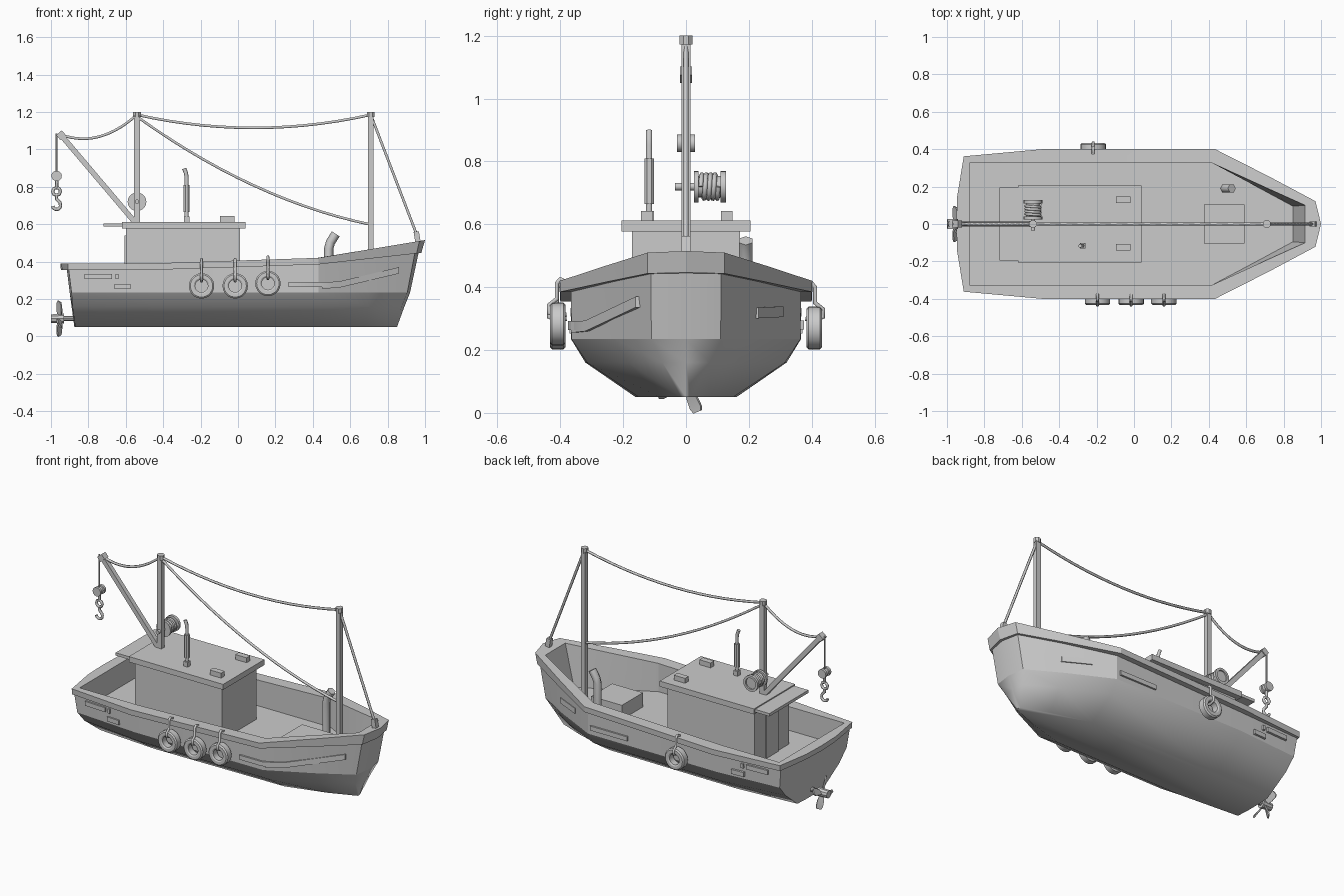
import bpy, bmesh, math
from mathutils import Vector, Matrix

if "Cube" in bpy.data.objects:
    bpy.data.objects.remove(bpy.data.objects["Cube"])

def finish(name, bm, angle=30):
    bmesh.ops.recalc_face_normals(bm, faces=bm.faces)
    me = bpy.data.meshes.new(name)
    bm.to_mesh(me); bm.free()
    ob = bpy.data.objects.new(name, me)
    bpy.context.collection.objects.link(ob)
    bpy.ops.object.select_all(action='DESELECT')
    ob.select_set(True)
    bpy.context.view_layer.objects.active = ob
    bpy.ops.object.shade_smooth_by_angle(angle=math.radians(angle))
    return ob

def loft(name, loops, cap_start=True, cap_end=True, closed=False, angle=30):
    bm = bmesh.new()
    rings = [[bm.verts.new(p) for p in loop] for loop in loops]
    pairs = list(zip(rings, rings[1:])) + ([(rings[-1], rings[0])] if closed else [])
    for a, b in pairs:
        n = len(a)
        for i in range(n):
            j = (i + 1) % n
            bm.faces.new((a[i], a[j], b[j], b[i]))
    if cap_start and not closed: bm.faces.new(rings[0])
    if cap_end and not closed: bm.faces.new(rings[-1])
    return finish(name, bm, angle)

def box(name, x0, x1, y0, y1, z0, z1):
    return loft(name, [[(x0, y0, z), (x1, y0, z), (x1, y1, z), (x0, y1, z)] for z in (z0, z1)])

def rod(name, a, b, r, n=8, r2=None):
    a, b = Vector(a), Vector(b)
    d = b - a
    bm = bmesh.new()
    m = Matrix.Translation((a + b) / 2) @ d.to_track_quat('Z', 'Y').to_matrix().to_4x4() @ Matrix.Rotation(math.pi / n, 4, 'Z')
    bmesh.ops.create_cone(bm, cap_ends=True, segments=n, radius1=r, radius2=r if r2 is None else r2, depth=d.length, matrix=m)
    return finish(name, bm)

def lathe_y(name, profile, c, n=24, closed=False):
    # profile of (radius, y offset) turned about an axis along y
    loops = [[(c[0] + r * math.cos(2 * math.pi * i / n), c[1] + h, c[2] + r * math.sin(2 * math.pi * i / n))
              for i in range(n)] for r, h in profile]
    return loft(name, loops, closed=closed)

def tube(name, pts, r, res=1):
    cu = bpy.data.curves.new(name, 'CURVE')
    cu.dimensions = '3D'
    cu.bevel_depth, cu.bevel_resolution, cu.use_fill_caps = r, res, True
    sp = cu.splines.new('POLY')
    sp.points.add(len(pts) - 1)
    for p, q in zip(sp.points, pts): p.co = (*q, 1)
    ob = bpy.data.objects.new(name, cu)
    bpy.context.collection.objects.link(ob)
    bpy.ops.object.select_all(action='DESELECT')
    ob.select_set(True)
    bpy.context.view_layer.objects.active = ob
    bpy.ops.object.convert(target='MESH')
    return ob

def rope(name, a, b, sag, n=14):
    a, b = Vector(a), Vector(b)
    pts = []
    for i in range(n + 1):
        t = i / n
        pts.append(a.lerp(b, t) - Vector((0, 0, 4 * sag * t * (1 - t))))
    return tube(name, pts, 0.008)

def interp(table, x):
    for (x0, v0), (x1, v1) in zip(table, table[1:]):
        if x <= x1:
            return v0 + (v1 - v0) * max(0, (x - x0) / (x1 - x0))
    return table[-1][1]

def sheer(x): return interp([(-1, .39), (.02, .39), (.43, .42), (.97, .51), (1, .515)], x)
def under(x): return sheer(x) - .035 - max(0, x - .43) * .055
def hull_y(x): return interp([(-.9, .345), (-.47, .366), (.43, .366), (.94, .11)], x)

def ring(half, z):
    full = half + [(x, -y) for x, y in reversed(half[1:-1])]
    return [(x, y, z(x) if callable(z) else z) for x, y in full]

# Hull outlines, stern centre to bow centre
keel = [(-.875, 0), (-.875, .06), (-.87, .13), (-.47, .16), (.43, .15), (.68, .08), (.845, .015), (.85, 0)]
bilge = [(-.89, 0), (-.89, .13), (-.885, .27), (-.47, .32), (.43, .315), (.70, .185), (.875, .075), (.89, 0)]
chine = [(-.90, 0), (-.90, .15), (-.89, .335), (-.47, .366), (.43, .364), (.70, .228), (.905, .11), (.92, 0)]
top = [(-.915, 0), (-.915, .15), (-.905, .345), (-.47, .366), (.43, .366), (.72, .232), (.945, .112), (.965, 0)]
lip = [(-.947, 0), (-.94, .15), (-.91, .36), (-.47, .40), (.43, .40), (.72, .25), (.955, .122), (.98, 0)]
edge = [(-.95, 0), (-.945, .15), (-.91, .362), (-.47, .402), (.43, .402), (.72, .255), (.97, .122), (1, 0)]
inner = [(-.88, 0), (-.88, .15), (-.88, .325), (-.47, .325), (.42, .325), (.70, .197), (.915, .10), (.915, 0)]
deck = [(-.88, 0), (-.88, .15), (-.88, .325), (-.47, .325), (.42, .325), (.67, .192), (.85, .095), (.85, 0)]
loft("lower_hull", [ring(keel, .05), ring(bilge, .16), ring(chine, .235)], cap_end=False, angle=60)
loft("upper_hull", [ring(chine, .235), ring(top, under)], cap_start=False, cap_end=False, angle=20)
loft("bulwark_and_deck", [ring(top, under), ring(lip, under), ring(edge, sheer), ring(inner, sheer), ring(deck, .24)],
     cap_start=False, angle=20)

# Raised strips on the hull sides
def strake(name, side, pts, h):
    loops = []
    for x, z in pts:
        y = hull_y(x)
        loops.append([(x, side * (y + dy), z + dz) for dy, dz in ((-.01, -h), (.01, -h), (.01, h), (-.01, h))])
    loft(name, loops)

for side, tag in ((-1, "front"), (1, "back")):
    strake("stern_strip_" + tag, side, [(-.82, .32), (-.675, .32)], .014)
    strake("stern_tab_" + tag, side, [(-.655, .32), (-.64, .32)], .014)
    strake("low_strip_" + tag, side, [(-.66, .267), (-.575, .267)], .014)
strake("mid_strip_front", -1, [(.27, .278), (.43, .278), (.52, .278)], .014)
strake("mid_strip_back", 1, [(.15, .28), (.41, .28)], .014)
strake("bow_strip_front", -1, [(.45, .272), (.54, .277), (.68, .31), (.86, .353)], .017)
strake("bow_strip_back", 1, [(.56, .322), (.72, .318)], .017)

# Cabin, roof and roof boxes
box("cabin", -.60, .01, -.172, .172, .24, .585)
box("cabin_door", -.607, -.595, -.06, .06, .24, .54)
box("cabin_roof", -.62, .04, -.206, .206, .577, .612)
box("rear_canopy", -.72, -.61, -.195, .195, .587, .605)
for y in (-.125, .13):
    box("roof_box", -.097, -.018, y - .018, y + .018, .61, .643)

# Exhaust stack
box("exhaust_base", -.29, -.26, -.132, -.102, .61, .642)
rod("exhaust_muffler", (-.275, -.117, .665), (-.275, -.117, .81), .017, 8)
tube("exhaust_pipe", [(-.275, -.117, .63), (-.275, -.117, .85), (-.278, -.117, .873), (-.288, -.117, .898)], .011)

# Deck hatch and ventilator
box("deck_hatch", .375, .59, -.105, .105, .23, .33)
tube("vent_pipe", [(.485, .19, .23), (.485, .19, .47), (.495, .19, .505), (.523, .19, .548)], .025)

# Square masts with caps
for x, z0, tag in ((-.54, .60, "main"), (.71, .23, "fore")):
    box(tag + "_mast", x - .015, x + .015, -.015, .015, z0, 1.18)
    rod(tag + "_mast_cap", (x, 0, 1.172), (x, 0, 1.2), .022)

# Cargo boom, block and hook
rod("boom", (-.555, 0, .615), (-.945, 0, 1.075), .020, 4)
rod("boom_tip", (-.935, 0, 1.063), (-.957, 0, 1.089), .028, 4)
rod("hook_wire", (-.97, 0, 1.085), (-.97, 0, .88), .005, 6)
lathe_y("hook_block", [(.028, -.028), (.028, -.012), (.021, -.01), (.021, .01), (.028, .012), (.028, .028)], (-.97, 0, .858), 14)
def arc(cx, cz, r, a0, a1, n=10):
    return [(cx + r * math.cos(math.radians(a0 + (a1 - a0) * i / n)), 0,
             cz + r * math.sin(math.radians(a0 + (a1 - a0) * i / n))) for i in range(n + 1)]
tube("hook_link", [(-.97, 0, .835), (-.97, 0, .80)] + arc(-.97, .775, .021, 90, 450, 8), .009)
tube("hook", [(-.97, 0, .752), (-.97, 0, .735), (-.952, 0, .715)] + arc(-.97, .70, .021, 20, -170), .009)

# Winch on the main mast
lathe_y("winch_drum", [(.012, -.035), (.012, .025), (.05, .025), (.05, .04), (.034, .04), (.034, .11),
                       (.05, .11), (.05, .127), (.035, .127), (.035, .118)], (-.54, 0, .72), 20)
coil = []
for i in range(49):
    a = i / 48 * 8 * math.pi
    coil.append((-.54 + .038 * math.cos(a), .047 + .056 * i / 48, .72 + .038 * math.sin(a)))
tube("winch_rope", coil, .008)

# Rigging
rope("boom_rope", (-.95, 0, 1.08), (-.54, 0, 1.185), .065)
rope("top_rope", (-.54, 0, 1.185), (.71, 0, 1.185), .07)
rope("stay_rope", (-.54, 0, 1.175), (.71, 0, .598), .08)
rope("fore_stay", (.71, 0, 1.185), (.957, 0, .54), 0)
rod("bow_bracket", (.963, 0, .50), (.953, 0, .56), .02, 4)

# Tyre fenders with straps
tyre = [(.034, -.02), (.042, -.025), (.06, -.025), (.068, -.018), (.068, .018), (.06, .025), (.042, .025), (.034, .02)]
for x, z, s in ((-.195, .27, -1), (-.015, .27, -1), (.16, .283, -1), (-.218, .27, 1)):
    lathe_y("tyre_fender", tyre, (x, s * .408, z), 20, closed=True)
    tube("fender_strap", [(x, s * .38, z + .03), (x, s * .408, z + .025), (x, s * .436, z + .035), (x, s * .436, z + .06),
                          (x, s * .411, z + .08), (x, s * .411, z + .13), (x, s * .40, z + .143), (x, s * .375, z + .13)], .008)

# Propeller
rod("propeller_shaft", (-.86, 0, .095), (-.95, 0, .095), .014, 10)
rod("propeller_hub", (-.93, 0, .095), (-1, 0, .095), .028, 10, .024)
for k in range(4):
    m = Matrix.Translation((-.955, 0, .095)) @ Matrix.Rotation(math.radians(22 + 90 * k), 4, 'X')
    loops = []
    for r, w, tw in ((.015, .012, 50), (.05, .02, 40), (.085, .021, 32), (.099, .014, 28)):
        q = m @ Matrix.Rotation(math.radians(tw), 4, 'Z')
        loops.append([q @ Vector((dx, dy, r)) for dx, dy in ((-.004, -w), (.004, -w), (.004, w), (-.004, w))])
    loft("propeller_blade", loops)
